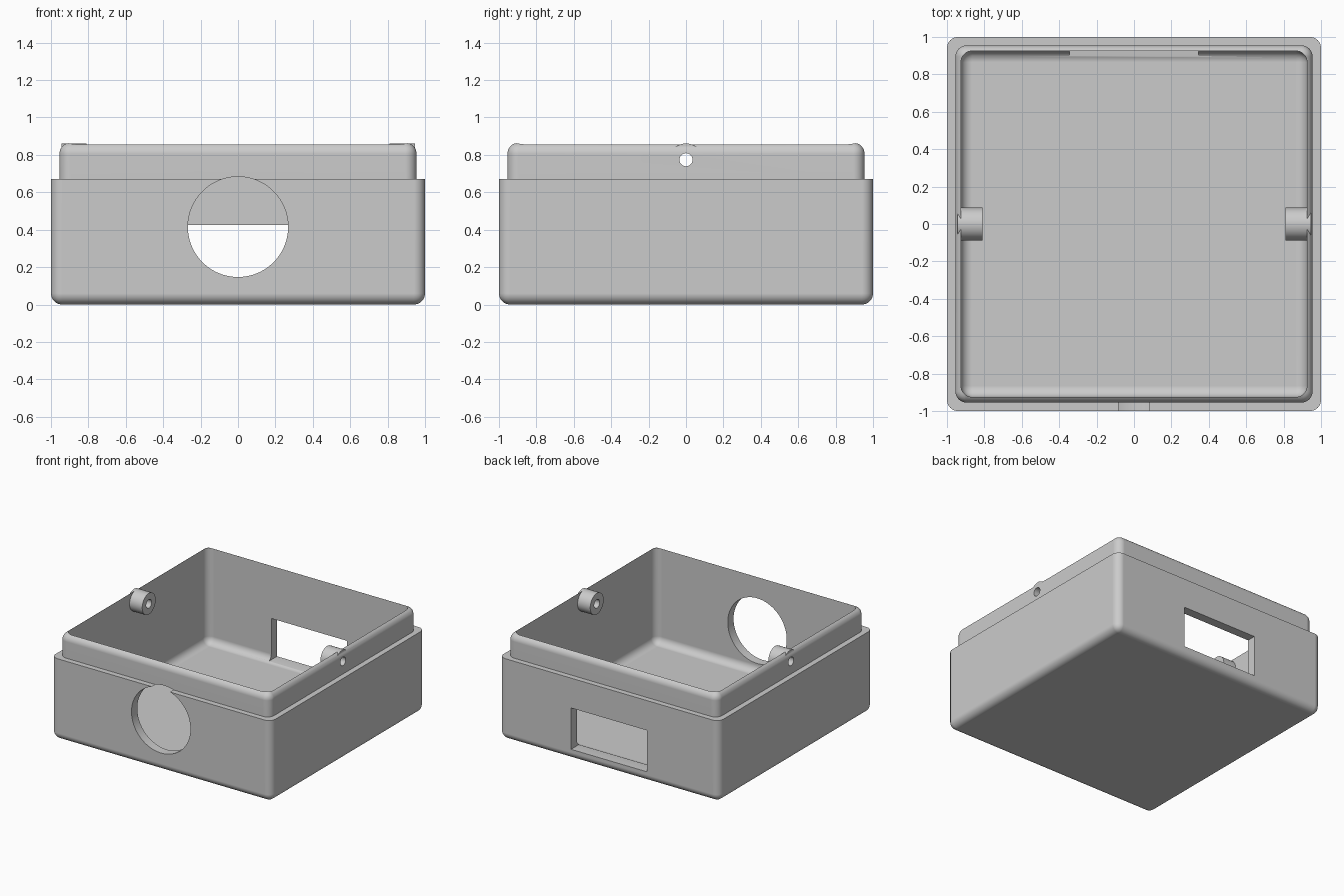
import bpy, bmesh, math
from mathutils import Matrix, Vector

if "Cube" in bpy.data.objects:
    bpy.data.objects.remove(bpy.data.objects["Cube"])

R = 0.06  # common edge rounding

grey = bpy.data.materials.new("light grey plastic")
grey.diffuse_color = (0.6, 0.6, 0.6, 1)
grey.use_nodes = True
grey.node_tree.nodes["Principled BSDF"].inputs["Base Color"].default_value = grey.diffuse_color


def to_object(bm, name):
    bmesh.ops.recalc_face_normals(bm, faces=bm.faces)
    me = bpy.data.meshes.new(name)
    bm.to_mesh(me)
    bm.free()
    ob = bpy.data.objects.new(name, me)
    me.materials.append(grey)
    bpy.context.collection.objects.link(ob)
    return ob


def box(name, x0, x1, y0, y1, z0, z1, radius=0, cut=None):
    """Box with optional rounded edges; cut = (height, keep_above) slices it flat."""
    bm = bmesh.new()
    bmesh.ops.create_cube(bm, size=1)
    for v in bm.verts:
        v.co = Vector(((x0 + x1) / 2 + v.co.x * (x1 - x0),
                       (y0 + y1) / 2 + v.co.y * (y1 - y0),
                       (z0 + z1) / 2 + v.co.z * (z1 - z0)))
    if radius:
        bmesh.ops.bevel(bm, geom=bm.edges[:], offset=radius, segments=8,
                        profile=0.5, affect='EDGES')
    if cut:
        height, keep_above = cut
        bmesh.ops.bisect_plane(bm, geom=bm.verts[:] + bm.edges[:] + bm.faces[:],
                               plane_co=(0, 0, height), plane_no=(0, 0, 1),
                               clear_inner=keep_above, clear_outer=not keep_above)
        bmesh.ops.holes_fill(bm, edges=[e for e in bm.edges if e.is_boundary], sides=0)
    return to_object(bm, name)


def cylinder(name, radius, length, centre, axis, sides):
    bm = bmesh.new()
    rot = Matrix.Rotation(math.pi / 2, 4, 'Y' if axis == 'X' else 'X')
    bmesh.ops.create_cone(bm, cap_ends=True, segments=sides, radius1=radius,
                          radius2=radius, depth=length,
                          matrix=Matrix.Translation(centre) @ rot)
    return to_object(bm, name)


def combine(target, other, operation):
    mod = target.modifiers.new("bool", 'BOOLEAN')
    mod.operation = operation
    mod.solver = 'EXACT'
    mod.object = other
    bpy.context.view_layer.objects.active = target
    bpy.ops.object.modifier_apply(modifier=mod.name)
    bpy.data.objects.remove(other)


# Outer shell with a flat shoulder, and the inset lip with a rounded top
case = box("open_case", -1, 1, -1, 1, 0, 1, R, (0.67, False))
combine(case, box("lip", -.955, .955, -.955, .955, 0.1, 0.865, R, (0.35, True)), 'UNION')

# Hollow inside with rounded floor edges
combine(case, box("cavity", -.925, .925, -.925, .925, 0.075, 1.3, R), 'DIFFERENCE')

# Round front opening and rectangular back window
combine(case, cylinder("front_opening", 0.268, 0.4, (0, -1, 0.415), 'Y', 96), 'DIFFERENCE')
combine(case, box("back_window", -.345, .345, 0.8, 1.2, 0.085, 0.425), 'DIFFERENCE')

# Screw bosses on both side walls, then their bores through the lip
for side in (-1, 1):
    combine(case, cylinder("screw_boss", 0.087, 0.135, (side * 0.8775, 0, 0.774), 'X', 48), 'UNION')
for side in (-1, 1):
    combine(case, cylinder("screw_bore", 0.035, 0.5, (side * 0.9, 0, 0.774), 'X', 32), 'DIFFERENCE')

# Smooth fillets, crisp edges
bpy.ops.object.select_all(action='DESELECT')
case.select_set(True)
bpy.context.view_layer.objects.active = case
bpy.ops.object.shade_smooth_by_angle(angle=math.radians(30))
case.modifiers.new("flat_panels", 'WEIGHTED_NORMAL').keep_sharp = True
